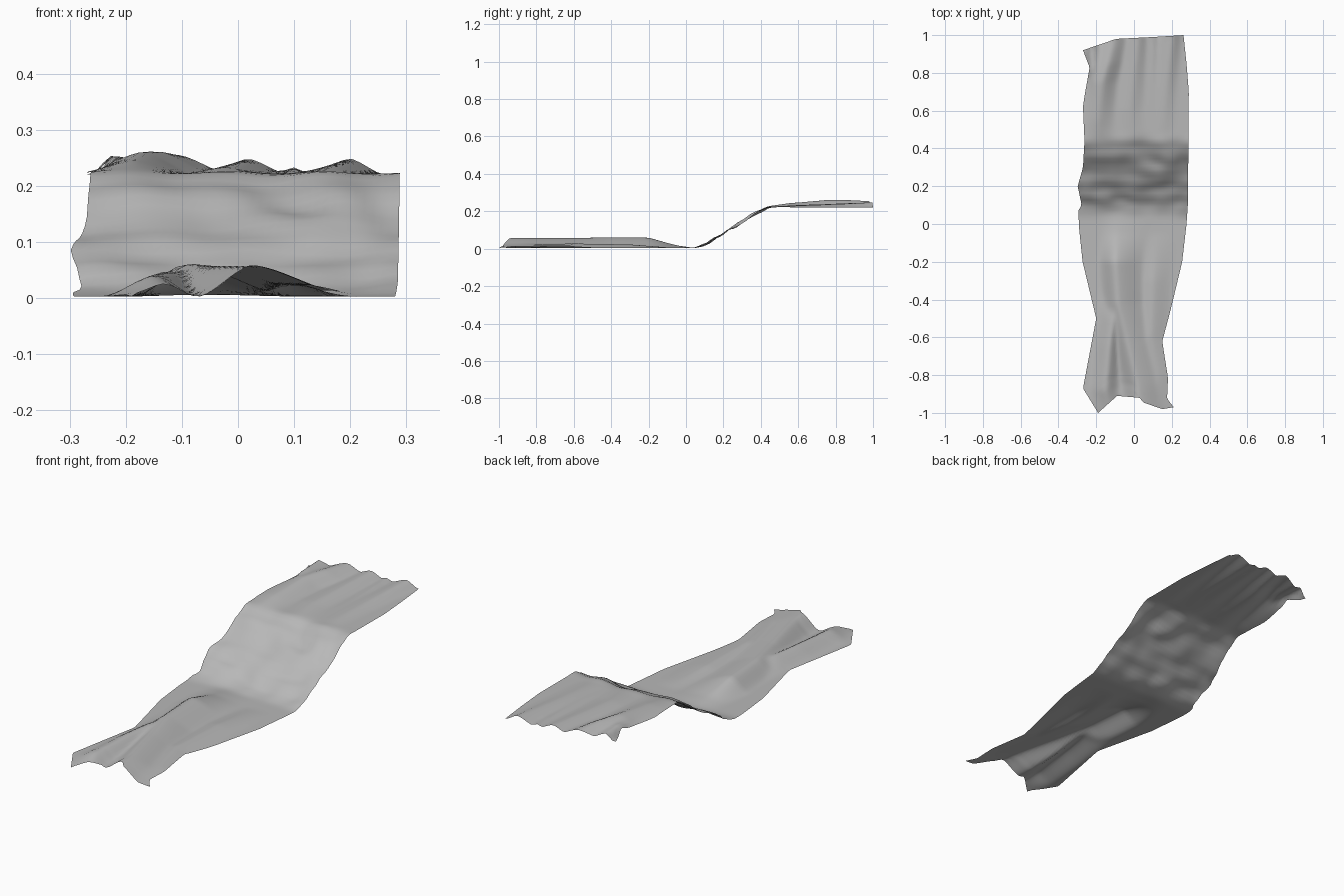
import bpy, bmesh, math
from mathutils import Vector, noise

if "Cube" in bpy.data.objects:
    bpy.data.objects.remove(bpy.data.objects["Cube"])

# Outline of the cloth: edge x against y, end y against width fraction
LEFT = [(-1, -.19), (-.87, -.27), (-.5, -.2), (-.2, -.272), (-.03, -.29), (.07, -.295), (.1, -.277),
        (.2, -.298), (.3, -.27), (.44, -.262), (.62, -.27), (.88, -.235), (1, -.27)]
RIGHT = [(-1, .21), (-.95, .175), (-.83, .18), (-.62, .15), (-.45, .195), (-.2, .255), (0, .278),
         (.1, .285), (.4, .288), (.7, .29), (.85, .278), (1, .262)]
FRONT = [(0, -1), (.25, -.91), (.55, -.92), (.6, -.945), (.85, -.98), (1, -.97)]
BACK = [(0, .92), (.33, .98), (.7, .99), (1, 1)]

# Side profile down the four steps
STEPS = [(-1, .003), (.04, .003), (.07, .01), (.12, .023), (.14, .053), (.19, .073), (.215, .1), (.265, .117),
         (.29, .138), (.33, .157), (.355, .187), (.4, .205), (.43, .222), (1, .22)]

# Folds: (y, x, height) along the crest, then left and right widths
FOLDS = [
    ([(-1, .03, .058), (-.85, .02, .055), (-.6, -.04, .055), (-.42, -.085, .059), (-.2, -.1, .057),
      (-.05, -.09, .015), (.05, -.08, 0)], .09, .17),
    ([(-1, -.13, .012), (-.88, -.15, .038), (-.65, -.13, .045), (-.5, -.11, .045), (-.3, -.1, 0)], .09, .07),
    ([(-1, .14, .012), (-.8, .13, .02), (-.6, .09, .025), (-.3, .1, .02), (-.05, .12, 0)], .08, .1),
    ([(.4, -.2, 0), (.55, -.19, .022), (.75, -.17, .041), (.85, -.14, .042), (1, -.1, .034)], .1, .09),
    ([(.6, -.21, 0), (.82, -.22, .035), (1, -.23, .033)], .035, .08),
    ([(.4, .0, 0), (.6, -.02, .012), (1, .02, .029)], .08, .07),
    ([(.5, .1, 0), (1, .1, .013)], .04, .03),
    ([(.4, .15, 0), (.7, .17, .014), (1, .2, .029)], .08, .06),
]


def lerp(pts, t, col=1):
    if t <= pts[0][0]:
        return pts[0][col]
    for a, b in zip(pts, pts[1:]):
        if t <= b[0]:
            return a[col] + (b[col] - a[col]) * (t - a[0]) / (b[0] - a[0])
    return pts[-1][col]


def height(x, y):
    # steps, slightly shifted, softened and rumpled across the width
    on_steps = max(0, min(1, (y - .03) / .06, (.48 - y) / .06))
    ys = y + .025 * on_steps * noise.noise(Vector((x * 8, y * 9, 3)))
    z = sum(lerp(STEPS, ys + d) for d in (-.014, 0, .014)) / 3
    z += .012 * on_steps * noise.noise(Vector((x * 9, y * 13, 8)))
    # smooth union of the folds at this point
    total = 0
    for path, wl, wr in FOLDS:
        if path[0][0] < y < path[-1][0]:
            d = x - lerp(path, y)
            t = max(0, 1 - abs(d) / (wl if d < 0 else wr))
            total += (lerp(path, y, 2) * (.45 * t + .55 * t * t * (3 - 2 * t))) ** 5
    return max(.001, z + total ** .2)


# Runner cloth as one thin sheet
NX, NY = 36, 110
bm = bmesh.new()
grid = []
for j in range(NY + 1):
    v = -1 + 2 * j / NY
    row = []
    for i in range(NX + 1):
        u = i / NX
        x = lerp(LEFT, v) * (1 - u) + lerp(RIGHT, v) * u
        y = v + (lerp(FRONT, u) + 1) * max(0, -v * 3 - 2) + (lerp(BACK, u) - 1) * max(0, v * 3 - 2)
        row.append(bm.verts.new((x, y, height(x, y))))
    grid.append(row)
for a, b in zip(grid, grid[1:]):
    for i in range(NX):
        bm.faces.new((a[i], a[i + 1], b[i + 1], b[i]))
# Relax the creases so the cloth drapes softly
inner = [v for v in bm.verts if not v.is_boundary]
bmesh.ops.smooth_vert(bm, verts=inner, factor=.4, use_axis_z=True)
mesh = bpy.data.meshes.new("stair_runner")
bm.to_mesh(mesh)
bm.free()
runner = bpy.data.objects.new("stair_runner", mesh)
bpy.context.collection.objects.link(runner)

# Mid-grey cloth
cloth = bpy.data.materials.new("grey_cloth")
cloth.diffuse_color = (.48, .48, .48, 1)
cloth.use_nodes = True
cloth.node_tree.nodes["Principled BSDF"].inputs["Base Color"].default_value = cloth.diffuse_color
mesh.materials.append(cloth)

bpy.context.view_layer.objects.active = runner
runner.select_set(True)
bpy.ops.object.shade_smooth_by_angle(angle=math.radians(60))
